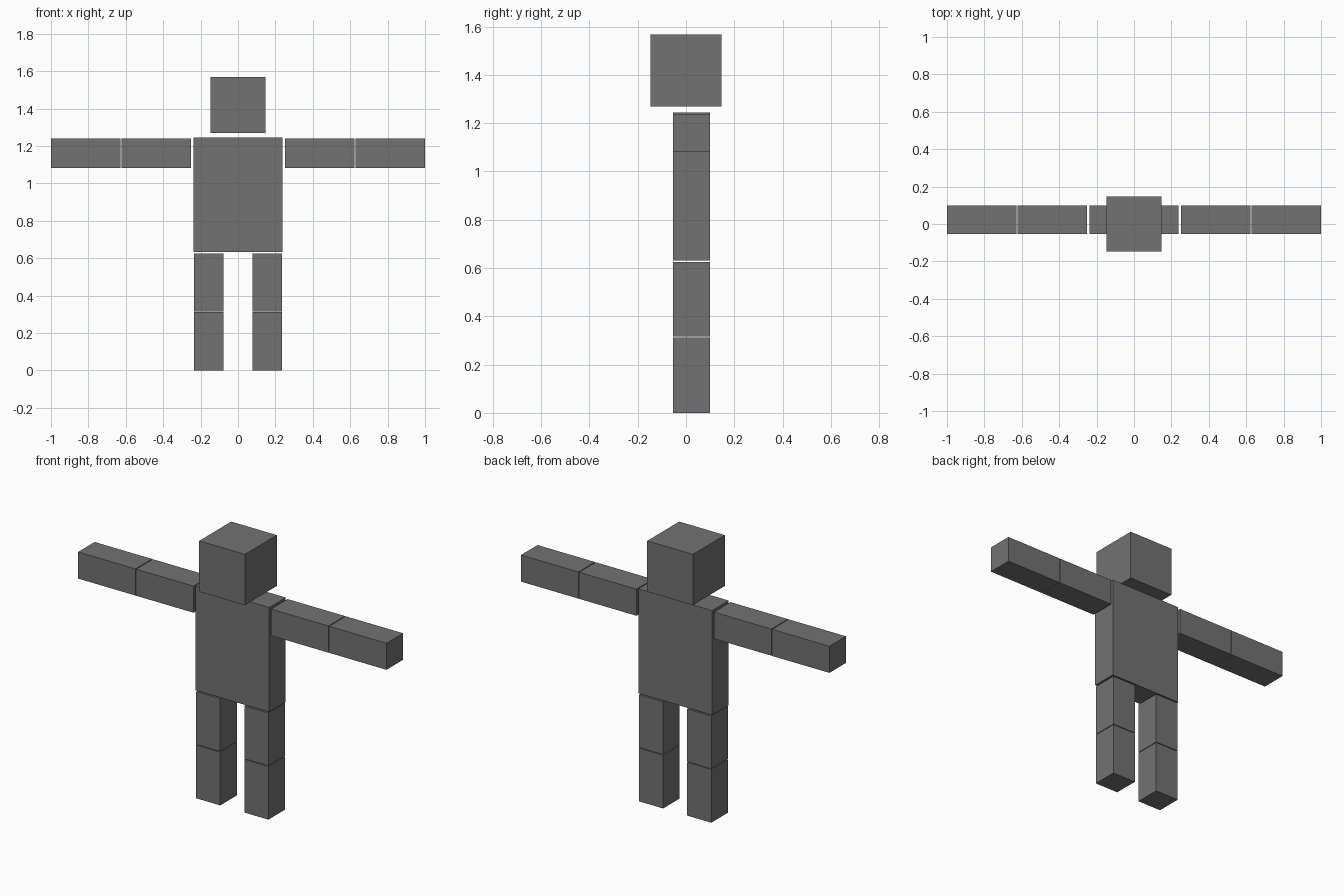
import bpy
from mathutils import Vector

cube = bpy.data.objects.get("Cube")
if cube:
    bpy.data.objects.remove(cube, do_unlink=True)

grey = bpy.data.materials.new("plain grey")
grey.use_nodes = True
colour = (0.17, 0.17, 0.17, 1)
grey.diffuse_color = colour
grey.node_tree.nodes["Principled BSDF"].inputs["Base Color"].default_value = colour


def block(name, low, high):
    """Box spanning two opposite corners."""
    low, high = Vector(low), Vector(high)
    bpy.ops.mesh.primitive_cube_add(size=1, location=(low + high) / 2)
    part = bpy.context.object
    part.name = name
    part.scale = high - low
    bpy.ops.object.transform_apply(location=False, rotation=False, scale=True)
    part.data.materials.append(grey)


def pair(name, low, high):
    """Left block and its mirrored right twin."""
    block("left_" + name, low, high)
    block("right_" + name, (-high[0], low[1], low[2]), (-low[0], high[1], high[2]))


FRONT, BACK = -0.053, 0.1

# Head and torso
block("head", (-0.148, -0.148, 1.27), (0.148, 0.148, 1.568))
block("torso", (-0.239, FRONT, 0.632), (0.239, BACK, 1.245))

# Arms held straight out
pair("upper_arm", (0.251, FRONT, 1.083), (0.623, BACK, 1.239))
pair("forearm", (0.628, FRONT, 1.083), (1.0, BACK, 1.239))

# Legs
pair("thigh", (0.078, FRONT, 0.316), (0.234, BACK, 0.625))
pair("shin", (0.078, FRONT, 0), (0.234, BACK, 0.312))
